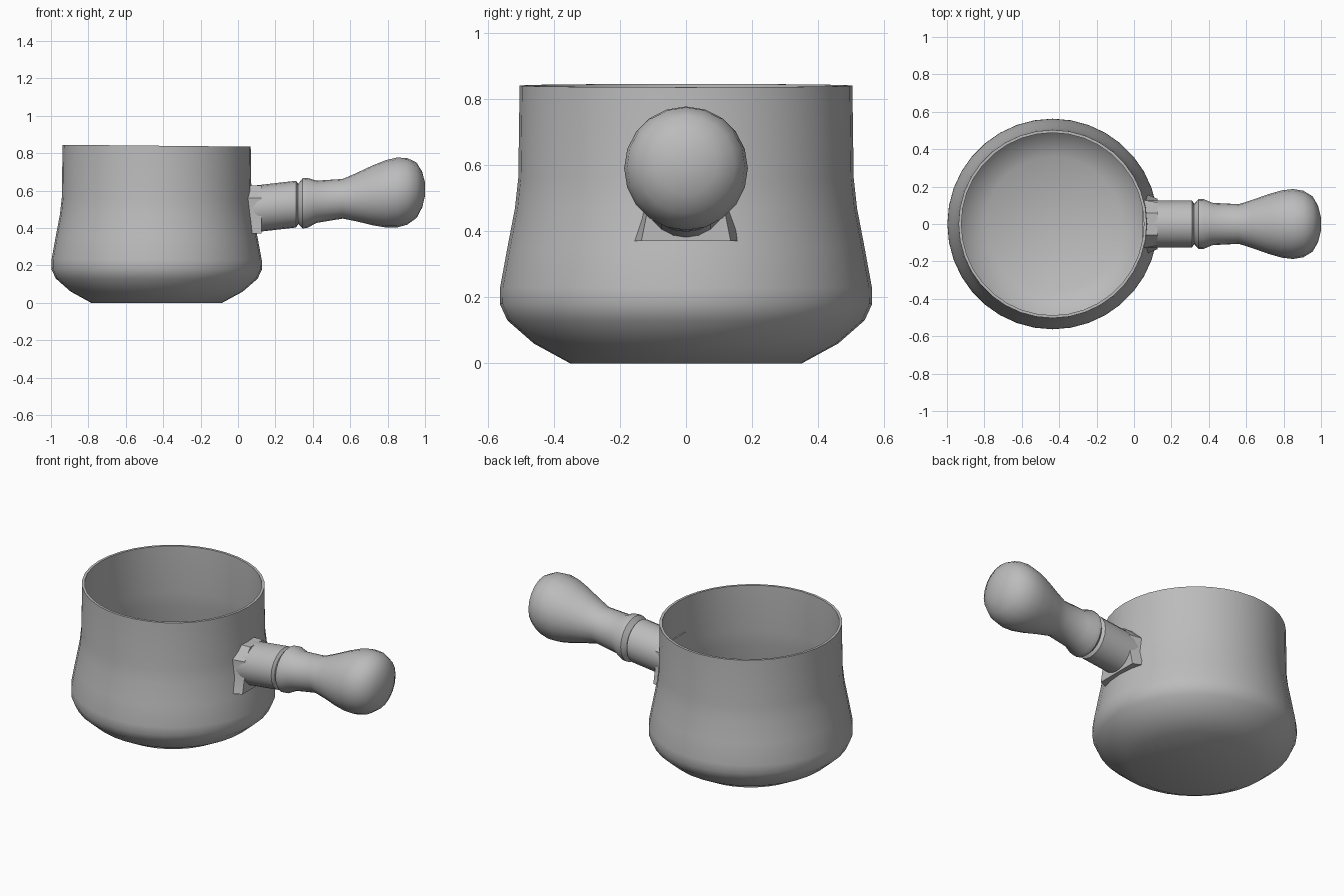
import bpy, bmesh
from math import sin, cos, pi, radians
from mathutils import Vector

cube = bpy.data.objects.get("Cube")
if cube:
    bpy.data.objects.remove(cube, do_unlink=True)

CENTRE_X = -0.435   # pot axis

grey = bpy.data.materials.new("plain grey")
grey.use_nodes = True
COLOUR = (0.5, 0.5, 0.5, 1)
grey.diffuse_color = COLOUR
grey.node_tree.nodes["Principled BSDF"].inputs["Base Color"].default_value = COLOUR


def finish(bm, name, angle):
    bmesh.ops.remove_doubles(bm, verts=bm.verts, dist=0.0005)
    bmesh.ops.recalc_face_normals(bm, faces=bm.faces)
    mesh = bpy.data.meshes.new(name)
    bm.to_mesh(mesh)
    bm.free()
    mesh.materials.append(grey)
    obj = bpy.data.objects.new(name, mesh)
    bpy.context.collection.objects.link(obj)
    bpy.ops.object.select_all(action="DESELECT")
    obj.select_set(True)
    bpy.context.view_layer.objects.active = obj
    bpy.ops.object.shade_smooth_by_angle(angle=radians(angle))
    return obj


def lathe(name, profile, sides, place, angle):
    """Turn (radius, along) pairs round an axis; place() maps them to space."""
    bm = bmesh.new()
    rings = []
    for r, along in profile:
        rings.append([bm.verts.new(place(r * cos(2 * pi * i / sides),
                                         r * sin(2 * pi * i / sides), along))
                      for i in range(sides)])
    for a, b in zip(rings, rings[1:]):
        for i in range(sides):
            j = (i + 1) % sides
            bm.faces.new((a[i], a[j], b[j], b[i]))
    bm.faces.new(rings[0])
    bm.faces.new(rings[-1])
    return finish(bm, name, angle)


# Pot: thin open shell, outer wall up to the rim and back down inside
outer = [(0.35, 0.0), (0.46, 0.06), (0.54, 0.13), (0.563, 0.18), (0.562, 0.23),
         (0.54, 0.35), (0.517, 0.47), (0.507, 0.56), (0.503, 0.84)]
inner = [(0.488, 0.84), (0.490, 0.56), (0.500, 0.47), (0.522, 0.35), (0.543, 0.23),
         (0.542, 0.185), (0.525, 0.145), (0.45, 0.08), (0.36, 0.025)]


def pot_place(u, v, z):
    # the rim leans down very slightly toward the handle
    return Vector((CENTRE_X + u, v, z - 0.012 * u * z))


lathe("pot", outer + inner, 36, pot_place, 35)

# Handle: gently rising turned grip with a neck, collar and round knob
grip = [(0.125, 0.06), (0.125, 0.31), (0.108, 0.322), (0.134, 0.345), (0.134, 0.37),
        (0.113, 0.42), (0.106, 0.56), (0.128, 0.63), (0.16, 0.72), (0.18, 0.79),
        (0.187, 0.85), (0.178, 0.905), (0.148, 0.955), (0.095, 0.985), (0.035, 1.0)]


def handle_place(u, v, x):
    return Vector((x, u, 0.492 + 0.115 * x + v))


lathe("handle", grip, 20, handle_place, 40)

# Bracket: tapered foot joining the handle to the pot wall
bm = bmesh.new()
loops = []
for x, low, high in ((0.045, 0.168, 0.13), (0.125, 0.135, 0.115)):
    outline = ((-low, 0.37), (low, 0.37), (high, 0.47), (high, 0.56),
               (0.06, 0.628), (-0.06, 0.628), (-high, 0.56), (-high, 0.47))
    loops.append([bm.verts.new((x, y, z)) for y, z in outline])
for i in range(8):
    j = (i + 1) % 8
    bm.faces.new((loops[0][i], loops[0][j], loops[1][j], loops[1][i]))
for loop in loops:
    bm.faces.new(loop)
finish(bm, "handle_bracket", 30)
